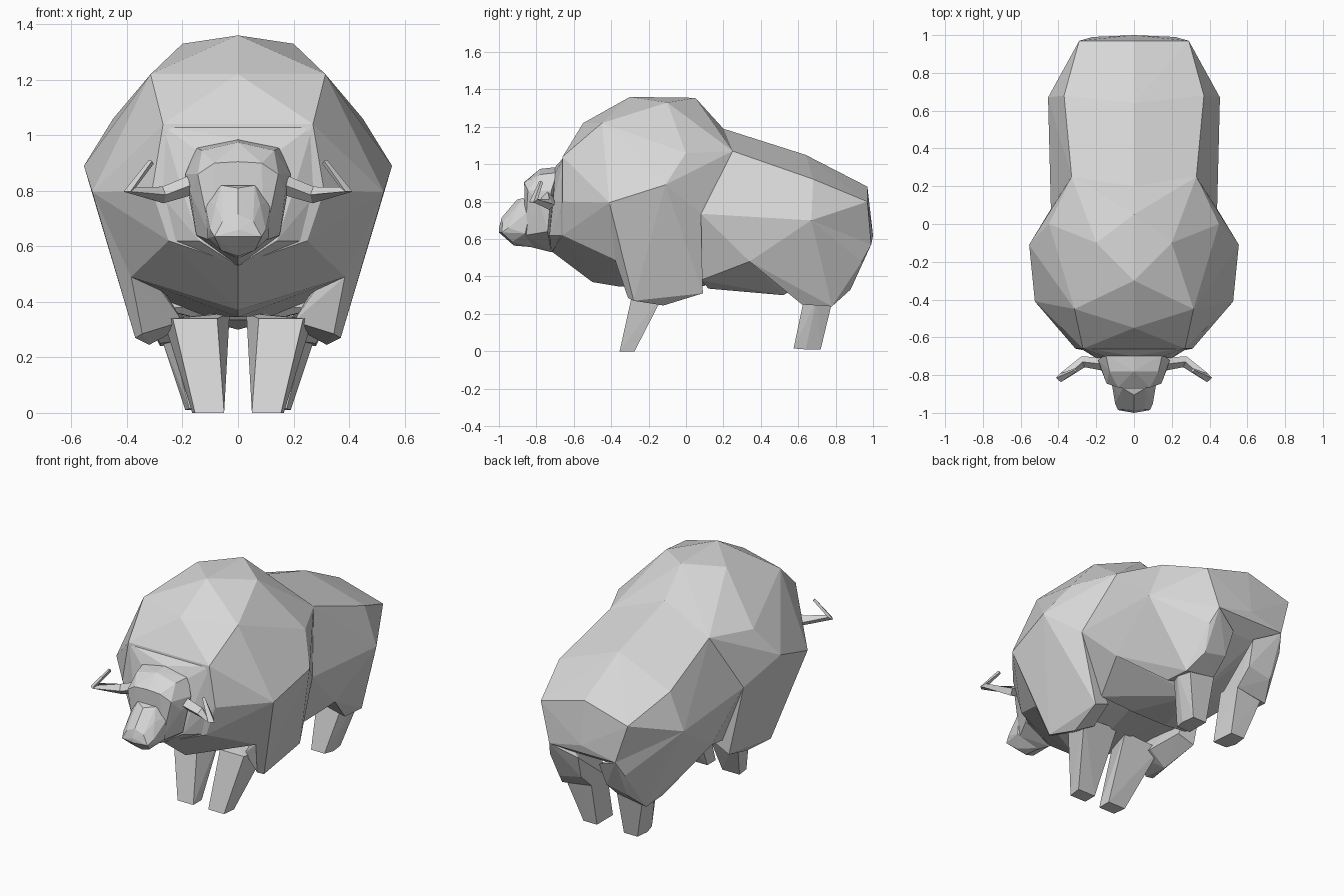
import bpy, bmesh
from mathutils import Vector

if "Cube" in bpy.data.objects:
    bpy.data.objects.remove(bpy.data.objects["Cube"])

hide = bpy.data.materials.new("grey_hide")
hide.diffuse_color = (0.68, 0.68, 0.68, 1)
hide.use_nodes = True
hide.node_tree.nodes["Principled BSDF"].inputs["Base Color"].default_value = hide.diffuse_color


def finish(name, bm):
    bmesh.ops.recalc_face_normals(bm, faces=bm.faces)
    me = bpy.data.meshes.new(name)
    bm.to_mesh(me)
    bm.free()
    me.materials.append(hide)
    ob = bpy.data.objects.new(name, me)
    bpy.context.scene.collection.objects.link(ob)
    return ob


parts = []


def hull(name, pts):
    """Faceted solid wrapped around a few points."""
    bm = bmesh.new()
    for p in pts:
        bm.verts.new(p)
    res = bmesh.ops.convex_hull(bm, input=bm.verts)
    loose = {v for v in res["geom_interior"] + res["geom_unused"]
             if isinstance(v, bmesh.types.BMVert) and not v.link_faces}
    bmesh.ops.delete(bm, geom=list(loose), context='VERTS')
    parts.append(finish(name, bm))


def flip(pts):
    return [(-x, y, z) for x, y, z in pts]


def centre(name, half):
    hull(name, half + flip([p for p in half if p[0] > 0]))


def pair(name, pts):
    hull(name + "_right", pts)
    hull(name + "_left", flip(pts))


# Humped forequarters and chest
centre("body", [
    (0, -.55, 1.22), (.315, -.45, 1.22), (0, -.30, 1.36), (0, .05, 1.355),
    (.2, -.10, 1.33), (.45, 0, 1.06), (.555, -.11, .89), (.525, -.41, .795),
    (.27, -.66, 1.04), (.31, -.66, .80), (.25, -.66, .62), (0, -.72, .535),
    (.385, -.38, .49), (.18, -.54, .53), (0, -.50, .37), (0, -.35, .345),
    (0, .2, 1.19), (.33, .25, 1.07), (.44, .08, .735), (.3, .09, .42),
    (.12, .1, .35)])

# Shoulders hanging below the chest
pair("shoulder", [
    (.555, -.11, .89), (.525, -.41, .795), (.44, .08, .735), (.385, -.38, .49),
    (.345, -.31, .285), (.37, -.28, .27), (.32, -.12, .245), (.35, .09, .31),
    (.2, -.22, .33), (.2, -.10, .31), (.25, .08, .35)])

# Back, flanks and belly
centre("hindquarters", [
    (0, .2, 1.19), (0, .64, 1.05), (0, .97, .88), (.29, .97, .80),
    (.33, .25, 1.07), (.37, .68, .92), (.455, .67, .70), (.44, .08, .735),
    (.41, .34, .48), (.3, .08, .38), (.12, .12, .335), (0, .52, .30),
    (.22, .99, .57), (.1, .90, .51), (0, 1.0, .62)])

# Thighs
pair("thigh", [
    (.455, .67, .70), (.41, .34, .48), (.28, .62, .25), (.28, .78, .24),
    (.23, .88, .33), (.25, .94, .48), (.22, .99, .57), (.085, .64, .28),
    (.085, .78, .27), (.085, .88, .36), (.07, .93, .5)])

# Legs
pair("front_leg", [
    (.05, -.355, 0), (.155, -.355, 0), (.165, -.275, 0), (.05, -.275, 0),
    (.075, -.28, .34), (.235, -.28, .34), (.27, -.10, .34), (.03, -.11, .36)])
pair("hind_leg", [
    (.085, .575, .015), (.175, .575, .015), (.19, .64, .01), (.18, .72, .01),
    (.09, .72, .01), (.085, .635, .30), (.25, .635, .30), (.28, .70, .28),
    (.26, .785, .28), (.085, .785, .29)])

# Throat and neck collar
centre("neck", [
    (.27, -.655, 1.035), (.155, -.70, .95), (0, -.70, .985),
    (.2, -.71, .80), (.29, -.655, .80), (.24, -.655, .62), (.14, -.73, .62),
    (0, -.72, .53), (0, -.60, .55)])

# Skull with brow ridge
centre("skull", [
    (0, -.69, .985), (.15, -.69, .955), (0, -.78, .975), (.13, -.78, .945),
    (0, -.865, .905), (.085, -.865, .90), (.145, -.845, .86), (.19, -.72, .86),
    (.17, -.78, .79), (.13, -.83, .72), (.15, -.74, .64), (.095, -.86, .62),
    (0, -.86, .565), (0, -.72, .53)])

# Snout and nose
centre("snout", [
    (0, -.905, .81), (.06, -.87, .82), (.12, -.83, .76), (.08, -.91, .75),
    (.11, -.86, .63), (0, -.985, .715), (.055, -.98, .69), (.10, -.95, .66),
    (.085, -.985, .635), (0, -1.0, .635), (0, -1.0, .66), (.06, -.93, .585),
    (0, -.92, .565), (0, -.80, .555)])

# Fuse the solids into one skin
body, rest = parts[0], parts[1:]
group = bpy.data.collections.new("fused_parts")
bpy.context.scene.collection.children.link(group)
for ob in rest:
    group.objects.link(ob)
mod = body.modifiers.new("fuse", 'BOOLEAN')
mod.operation = 'UNION'
mod.operand_type = 'COLLECTION'
mod.collection = group
mod.solver = 'EXACT'
bpy.context.view_layer.update()
skin = bpy.data.meshes.new_from_object(
    body.evaluated_get(bpy.context.evaluated_depsgraph_get()))
body.modifiers.clear()
body.data = skin
skin.materials.clear()
skin.materials.append(hide)
for poly in skin.polygons:
    poly.material_index = 0
for ob in rest:
    bpy.data.objects.remove(ob)
bpy.data.collections.remove(group)


# Horns: tapered four-sided tubes bent back at the elbow
def horn(name, side):
    path = [Vector((side * x, y, z)) for x, y, z in
            ((.17, -.74, .82), (.27, -.73, .785), (.39, -.815, .805), (.312, -.775, .905))]
    radii = (.035, .03, .024, .011)
    bm = bmesh.new()
    rings = []
    for i, p in enumerate(path):
        d = (path[min(i + 1, 3)] - path[max(i - 1, 0)]).normalized()
        u = d.cross(Vector((0, 1, 0))).normalized()
        w = d.cross(u)
        rings.append([bm.verts.new(p + radii[i] * o) for o in (u, w, -u, -w)])
    for a, b in zip(rings, rings[1:]):
        for k in range(4):
            n = (k + 1) % 4
            bm.faces.new((a[k], a[n], b[n], b[k]))
    bm.faces.new(rings[0])
    bm.faces.new(rings[-1])
    finish(name, bm)


horn("horn_right", 1)
horn("horn_left", -1)
